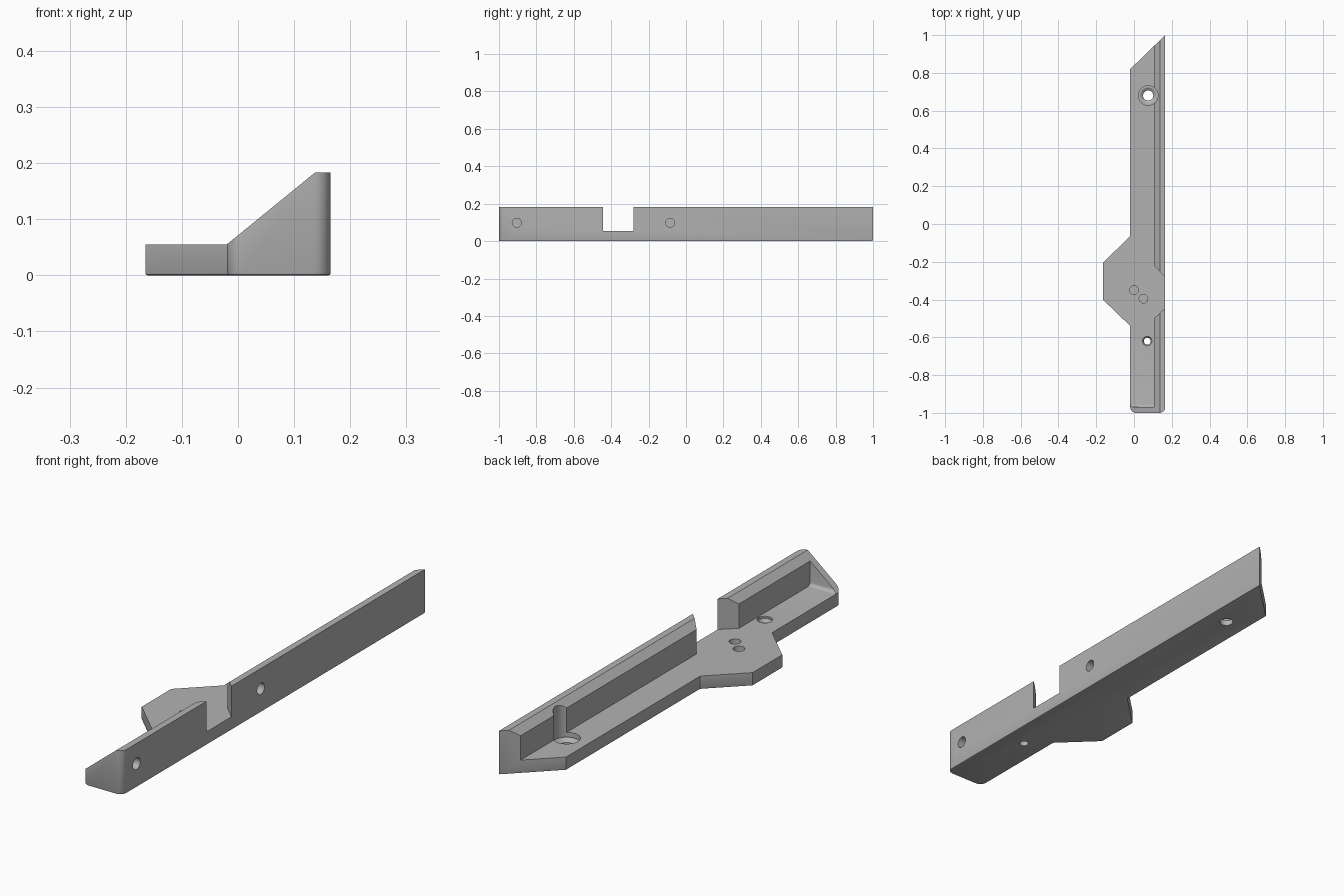
import bpy, bmesh, math
from mathutils import Vector, Matrix

default = bpy.data.objects.get("Cube")
if default:
    bpy.data.objects.remove(default)

PLATE, TOP = 0.055, 0.183      # plate thickness, rail height
LEFT, INNER, RIGHT = -0.02, 0.105, 0.165

grey = bpy.data.materials.new("plain grey")
grey.use_nodes = True
colour = (0.45, 0.45, 0.45, 1)
grey.diffuse_color = colour
grey.node_tree.nodes["Principled BSDF"].inputs["Base Color"].default_value = colour


def to_object(bm, name):
    bmesh.ops.recalc_face_normals(bm, faces=bm.faces)
    mesh = bpy.data.meshes.new(name)
    bm.to_mesh(mesh)
    bm.free()
    ob = bpy.data.objects.new(name, mesh)
    bpy.context.collection.objects.link(ob)
    mesh.materials.append(grey)
    return ob


def prism(points, start, offset):
    """Extrude a flat outline; start maps 2D points into space."""
    bm = bmesh.new()
    face = bm.faces.new([bm.verts.new(start(*p)) for p in points])
    new = bmesh.ops.extrude_face_region(bm, geom=[face])["geom"]
    bmesh.ops.translate(bm, vec=offset,
                        verts=[g for g in new if isinstance(g, bmesh.types.BMVert)])
    return bm


def bevel(bm, test, width, segments):
    edges = [e for e in bm.edges if test(*(v.co for v in e.verts))]
    bmesh.ops.bevel(bm, geom=edges, offset=width, segments=segments,
                    profile=0.5, affect='EDGES')


def cut(target, cutter):
    mod = target.modifiers.new("cut", 'BOOLEAN')
    mod.operation, mod.solver, mod.object = 'DIFFERENCE', 'EXACT', cutter
    bpy.context.view_layer.objects.active = target
    bpy.ops.object.modifier_apply(modifier=mod.name)
    bpy.data.objects.remove(cutter)


def drill(target, centre, radius, direction, length=0.4, tip=None):
    """Cylinder or cone cutter running from centre along direction."""
    bm = bmesh.new()
    axis = Vector(direction)
    turn = axis.to_track_quat('Z', 'Y').to_matrix().to_4x4()
    place = Matrix.Translation(Vector(centre) + axis * length / 2) @ turn
    bmesh.ops.create_cone(bm, cap_ends=True, segments=40, radius1=radius,
                          radius2=radius if tip is None else tip,
                          depth=length, matrix=place)
    cut(target, to_object(bm, "drill"))


# Full plan outline with rounded front corners and softened underside
outline = [(LEFT, -1), (RIGHT, -1), (RIGHT, 1), (LEFT, 0.82), (LEFT, -0.065),
           (-0.165, -0.205), (-0.165, -0.4), (LEFT, -0.54)]
bm = prism(outline, lambda x, y: (x, y, 0), (0, 0, TOP))
bevel(bm, lambda a, b: abs(a.z - b.z) > 0.1 and a.y < -0.99, 0.03, 8)
bevel(bm, lambda a, b: max(a.z, b.z) < 1e-5, 0.004, 2)
bracket = to_object(bm, "mounting_bracket")

# Sloped upper side running down from the rail
slope = [(LEFT, PLATE), (0.137, TOP), (0.137, 0.3), (-0.3, 0.3), (-0.3, PLATE)]
cut(bracket, to_object(prism(slope, lambda x, z: (x, -1.2, z), (0, 2.4, 0)), "slope_cutter"))

# Pocket behind the rail, joined to the gap through the rail
pocket = [(-0.3, -0.97), (INNER, -0.97), (INNER, -0.5), (RIGHT, -0.445), (0.3, -0.445),
          (0.3, -0.28), (RIGHT, -0.28), (INNER, -0.22), (INNER, 1.2), (-0.3, 1.2)]
bm = prism(pocket, lambda x, y: (x, y, PLATE), (0, 0, 0.3))
bevel(bm, lambda a, b: max(a.z, b.z) < 0.1 and max(a.y, b.y) < -0.96, 0.015, 5)
cut(bracket, to_object(bm, "pocket_cutter"))

# Screw holes: recess, tapered seat and through hole
down = (0, 0, -1)
for x, y, head, shank, seat in ((0.075, 0.68, 0.052, 0.027, 0.035),
                                (0.07, -0.62, 0.03, 0.018, 0.048)):
    drill(bracket, (x, y, 0.3), shank, down)
    drill(bracket, (x, y, 0.3), head, down, 0.3 - seat)
    drill(bracket, (x, y, seat + 0.001), head * 0.85, down, 0.012, shank)

# Blind holes in the plate and in the outer side
for x, y in ((0, -0.35), (0.05, -0.395)):
    drill(bracket, (x, y, 0.1), 0.023, down, 0.085)
for y in (-0.905, -0.085):
    drill(bracket, (0.2, y, 0.098), 0.024, (-1, 0, 0), 0.08)

bpy.ops.object.select_all(action='DESELECT')
bracket.select_set(True)
bpy.context.view_layer.objects.active = bracket
bpy.ops.object.shade_smooth_by_angle(angle=math.radians(30))
